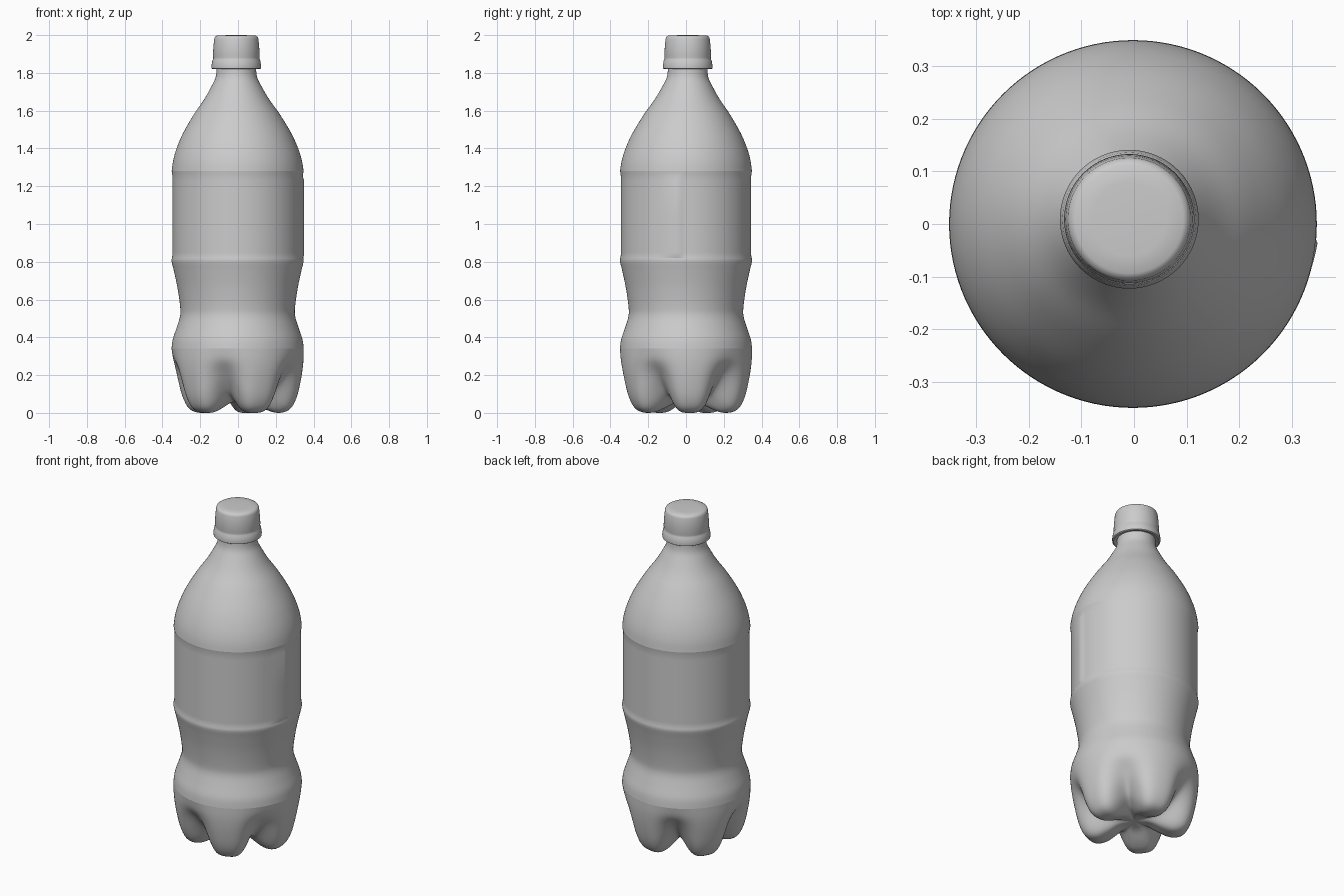
import bpy, bmesh
from math import sin, cos, radians, pi
from mathutils import Vector

cube = bpy.data.objects.get("Cube")
if cube:
    bpy.data.objects.remove(cube, do_unlink=True)

SEGMENTS = 120
GROOVE = radians(-31)          # direction of one groove between the feet

grey = bpy.data.materials.new("plain grey")
grey.use_nodes = True
grey.diffuse_color = (0.6, 0.6, 0.6, 1)
grey.node_tree.nodes["Principled BSDF"].inputs["Base Color"].default_value = (0.6, 0.6, 0.6, 1)


def smooth_path(points, steps=4):
    """Catmull-Rom curve through (radius, height) points."""
    pts = [Vector(p) for p in points]
    pts = [pts[0]] + pts + [pts[-1]]
    out = []
    for a, b, c, d in zip(pts, pts[1:], pts[2:], pts[3:]):
        for i in range(steps):
            t = i / steps
            out.append(0.5 * (2 * b + (c - a) * t + (2 * a - 5 * b + 4 * c - d) * t ** 2
                              + (3 * b - a - 3 * c + d) * t ** 3))
    return out + [pts[-1]]


def lean(z):
    """The neck and cap sit slightly off the body's axis."""
    k = min(max((z - 1.3) / 0.5, 0), 1)
    return Vector((-0.002 - 0.007 * k, 0.009 * k, 0))


def build(name, rows, point, caps=(True, True), angle=40):
    """Skin rings of points; point(row, theta) gives radius and height."""
    bm = bmesh.new()
    rings = []
    for row in rows:
        ring = []
        for j in range(SEGMENTS):
            th = 2 * pi * j / SEGMENTS
            r, z = point(row, th)
            ring.append(bm.verts.new(Vector((r * cos(th), r * sin(th), z)) + lean(z)))
        rings.append(ring)
    for low, high in zip(rings, rings[1:]):
        for j in range(SEGMENTS):
            k = (j + 1) % SEGMENTS
            bm.faces.new((low[j], low[k], high[k], high[j]))
    if caps[0]:
        bm.faces.new(rings[0][::-1])
    if caps[1]:
        bm.faces.new(rings[-1])
    mesh = bpy.data.meshes.new(name)
    bm.to_mesh(mesh)
    bm.free()
    mesh.materials.append(grey)
    obj = bpy.data.objects.new(name, mesh)
    bpy.context.collection.objects.link(obj)
    bpy.ops.object.select_all(action="DESELECT")
    obj.select_set(True)
    bpy.context.view_layer.objects.active = obj
    bpy.ops.object.shade_smooth_by_angle(angle=radians(angle))
    return obj


def plain(row, th):
    return row


# Base: five rounded feet blended with the grooves between them
foot = smooth_path([(0.01, 0.06), (0.08, 0.05), (0.15, 0.018), (0.215, 0), (0.275, 0.018),
                    (0.312, 0.08), (0.336, 0.18), (0.348, 0.27), (0.35, 0.34)])
groove = smooth_path([(0.01, 0.06), (0.06, 0.062), (0.12, 0.068), (0.165, 0.085), (0.205, 0.11),
                      (0.25, 0.16), (0.295, 0.22), (0.336, 0.28), (0.35, 0.34)])


def petal(row, th):
    valley = cos(2.5 * (th - GROOVE)) ** 4
    return row[0].lerp(row[1], valley)


build("foot_base", list(zip(foot, groove)), petal, caps=(True, False), angle=60)

# Waist up to the lower label edge
build("waist", smooth_path([(0.35, 0.34), (0.343, 0.39), (0.323, 0.45), (0.305, 0.51),
                            (0.304, 0.56), (0.318, 0.66), (0.337, 0.75), (0.349, 0.80),
                            (0.348, 0.82)]), plain, caps=(False, False))


# Label band, with a raised overlap that ends at the seam
def wrap(row, th):
    r, z = row
    back = (radians(-4) - th) % (2 * pi)
    lift = 0.009 * max(0, 1 - back / radians(22)) if 0.83 < z < 1.25 else 0
    return r + lift, z


build("label_band", [(0.348, 0.82), (0.345, 0.835), (0.345, 0.85), (0.345, 1.04),
                     (0.345, 1.23), (0.345, 1.255), (0.349, 1.28)], wrap, caps=(False, False))

# Shoulder and neck
build("shoulder", smooth_path([(0.349, 1.28), (0.341, 1.335), (0.322, 1.40), (0.287, 1.48),
                               (0.228, 1.58), (0.172, 1.66), (0.132, 1.73), (0.109, 1.78),
                               (0.104, 1.84)]), plain, caps=(False, True))

# Screw cap with its tamper ring
build("cap", [(0.10, 1.828), (0.124, 1.820), (0.131, 1.824), (0.132, 1.835), (0.127, 1.865),
              (0.123, 1.872), (0.122, 1.88), (0.124, 1.89), (0.121, 1.94), (0.117, 1.98),
              (0.113, 1.991), (0.103, 1.997), (0.07, 1.999), (0.02, 2.0)], plain)
